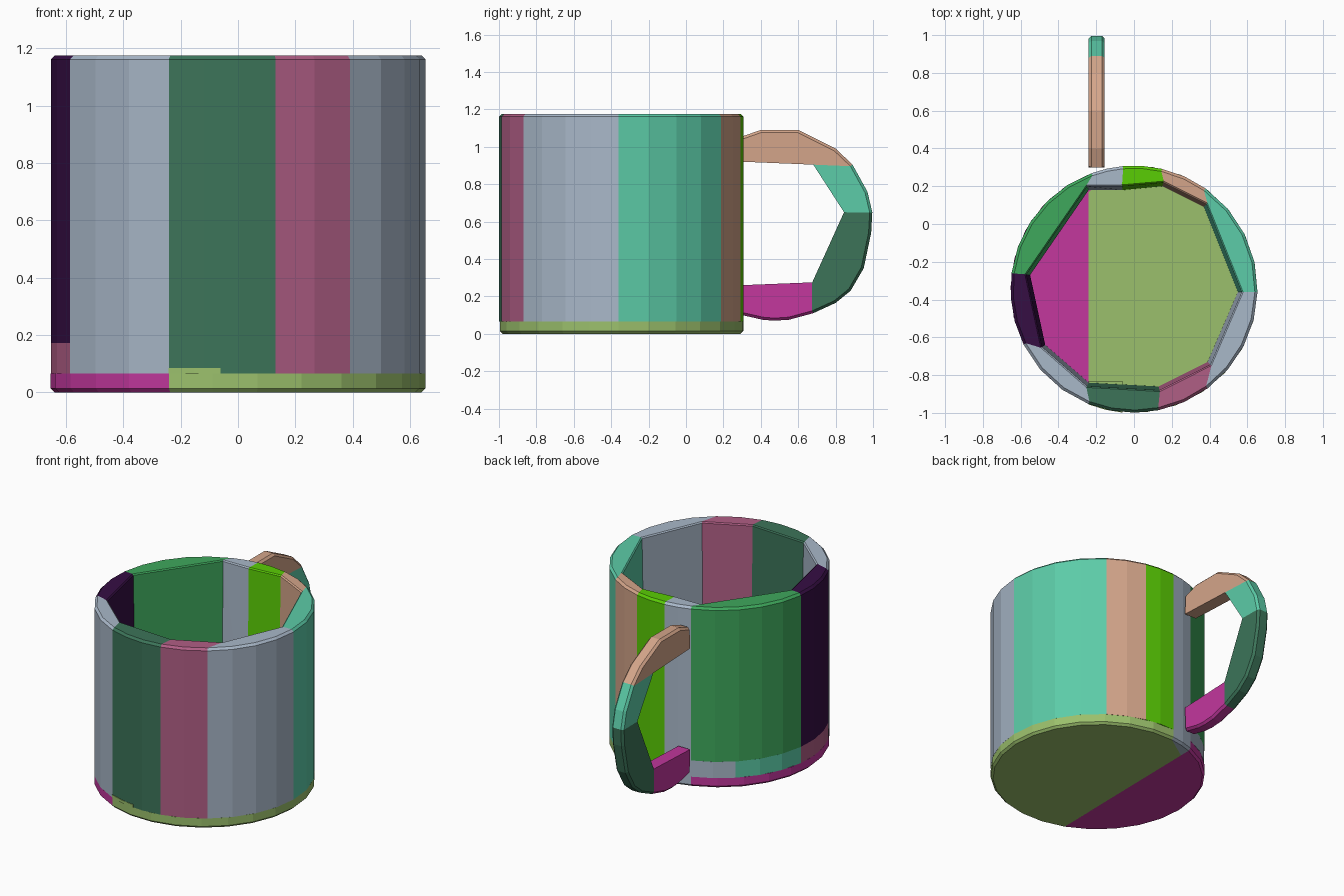
import bpy, bmesh
from math import atan2, cos, sin, ceil, radians, tau
from mathutils import Vector

cube = bpy.data.objects.get("Cube")
if cube:
    bpy.data.objects.remove(cube, do_unlink=True)

CY, R = -0.345, 0.654          # cup centre and radius
FLOOR, BAND, TOP = 0.066, 0.172, 1.175
BEV = 0.014


def material(name, rgb):
    lin = [((c / 255 + 0.055) / 1.055) ** 2.4 if c > 10 else c / 255 / 12.92 for c in rgb]
    m = bpy.data.materials.new(name)
    m.use_nodes = True
    m.diffuse_color = (*lin, 1)
    m.node_tree.nodes["Principled BSDF"].inputs["Base Color"].default_value = (*lin, 1)
    return m


MAT = {n: material(n, c) for n, c in {
    "grey": (169, 184, 201), "teal": (92, 204, 168), "tan": (212, 165, 138),
    "lime": (90, 205, 5), "green": (62, 168, 92), "magenta": (195, 55, 158),
    "olive": (155, 192, 108), "dark green": (60, 116, 89),
    "rose": (176, 94, 133), "purple": (54, 14, 68)}.items()}


def hull(name, points, colour):
    """Convex solid around a set of points."""
    bm = bmesh.new()
    for p in points:
        bm.verts.new(p)
    res = bmesh.ops.convex_hull(bm, input=bm.verts[:])
    loose = {v for v in res["geom_interior"] + res["geom_unused"]
             if isinstance(v, bmesh.types.BMVert) and v.is_valid and not v.link_faces}
    bmesh.ops.delete(bm, geom=list(loose), context='VERTS')
    bmesh.ops.dissolve_limit(bm, angle_limit=radians(0.5), verts=bm.verts[:], edges=bm.edges[:])
    bmesh.ops.recalc_face_normals(bm, faces=bm.faces[:])
    me = bpy.data.meshes.new(name)
    bm.to_mesh(me)
    bm.free()
    me.materials.append(MAT[colour])
    ob = bpy.data.objects.new(name, me)
    bpy.context.collection.objects.link(ob)
    return ob


def angle(p):
    return atan2(p[1] - CY, p[0])


def arc(a, b, r=R):
    """Outline points clockwise from angle a to angle b."""
    span = (a - b) % tau
    n = max(2, ceil(span / radians(14)))
    return [(r * cos(a - span * i / n), CY + r * sin(a - span * i / n)) for i in range(n + 1)]


def at(points, z):
    return [(x, y, z) for x, y in points]


def flare(p, d):
    v = Vector((p[0], p[1] - CY))
    v *= 1 + d / v.length
    return (v.x, v.y + CY)


def wall(name, colour, outer, inner, z0, z1, rim=True, r=R):
    """Curved outside, straight inside that leans outward to the rim."""
    a, b = angle(outer[0]), angle(outer[1])
    pts = at(arc(a, b, r), z0) + at(inner, z0)
    if rim:
        pts += at(arc(a, b, r), z1 - BEV) + at(arc(a, b, r - BEV), z1)
        pts += at([flare(p, 0.02) for p in inner], z1 - BEV / 2)
        pts += at([flare(p, 0.028) for p in inner], z1)
    else:
        pts += at(arc(a, b, r), z1) + at(inner, z1)
    return hull(name, pts, colour)


# Joints between wall segments, clockwise from the handle: outer and inner point
JOINTS = [((-0.24, 0.31), (-0.24, 0.18)), ((-0.06, 0.32), (-0.06, 0.18)),
          ((0.15, 0.30), (0.15, 0.20)), ((0.38, 0.19), (0.37, 0.09)),
          ((0.65, -0.36), (0.55, -0.36)), ((0.39, -0.87), (0.39, -0.73)),
          ((0.13, -0.98), (0.13, -0.86)), ((-0.24, -0.95), (-0.24, -0.84)),
          ((-0.59, -0.64), (-0.47, -0.64)), ((-0.65, -0.26), (-0.55, -0.27))]
COLOURS = ["grey", "lime", "tan", "teal", "grey", "rose", "dark green", "grey", "purple", "green"]

# Cup walls
for i, colour in enumerate(COLOURS):
    (o1, i1), (o2, i2) = JOINTS[i], JOINTS[(i + 1) % len(JOINTS)]
    low = BAND if colour in ("purple", "green") else FLOOR
    wall(f"wall_segment_{i + 1}", colour, (o1, o2), (i1, i2), low, TOP)

# Low band under the purple and green walls
(o8, i8), (o9, i9), (o0, i0) = JOINTS[8], JOINTS[9], JOINTS[0]
mid_out, mid_in = (-0.45, 0.13), (-0.395, -0.045)
wall("band_side", "rose", (o8, o9), (i8, i9), FLOOR, BAND, False)
wall("band_middle", "teal", (o9, mid_out), (i9, mid_in), FLOOR, BAND, False)
wall("band_back", "grey", (mid_out, o0), (mid_in, i0), FLOOR, BAND, False)

# Raised lip at the front of the base
wall("base_lip", "olive", ((-0.06, -0.99), JOINTS[7][0]), ((-0.06, -0.83), (-0.24, -0.83)),
     FLOOR, 0.085, False, R + 0.002)


# Base in two halves, with a small foot below the handle
def base(name, colour, a, b, extra=()):
    a, b = angle(a), angle(b)
    pts = at(arc(a, b, R - BEV), 0) + at(arc(a, b), BEV) + at(arc(a, b), FLOOR)
    for z in (0, FLOOR):
        pts += at(extra, z)
    hull(name, pts, colour)


base("base_main", "olive", JOINTS[1][0], JOINTS[7][0], [(-0.24, 0.17)])
base("base_side", "magenta", JOINTS[7][0], JOINTS[0][0])
base("base_foot", "grey", JOINTS[0][0], JOINTS[1][0], [(-0.24, 0.17)])

# Handle sections: outer edge, then inner edge, in the side plane
HANDLE = [
    ("handle_top", "tan", [(0.3, 1.055), (0.4, 1.09), (0.6, 1.09), (0.8, 0.99), (0.89, 0.905)],
     [(0.68, 0.905), (0.3, 0.92)]),
    ("handle_upper", "teal", [(0.89, 0.905), (0.97, 0.76), (0.996, 0.65)],
     [(0.845, 0.65), (0.68, 0.905)]),
    ("handle_lower", "dark green", [(0.996, 0.65), (0.99, 0.54), (0.95, 0.35), (0.88, 0.23),
                                    (0.8, 0.165), (0.68, 0.11)],
     [(0.675, 0.275), (0.845, 0.65)]),
    ("handle_bottom", "magenta", [(0.68, 0.11), (0.55, 0.075), (0.47, 0.07), (0.41, 0.075), (0.3, 0.1)],
     [(0.3, 0.26), (0.675, 0.275)])]
X0, X1 = -0.24, -0.155
CENTRE = Vector((0.5, 0.58))

for name, colour, outer, inner in HANDLE:
    pts = []
    for x, side in ((X0, 1), (X1, -1)):
        pts += [(x + side * BEV, y, z) for y, z in outer]
        for p in outer:
            q = Vector(p) + (CENTRE - Vector(p)).normalized() * BEV
            pts.append((x, q.x, q.y))
        pts += [(x, y, z) for y, z in inner]
    hull(name, pts, colour)
